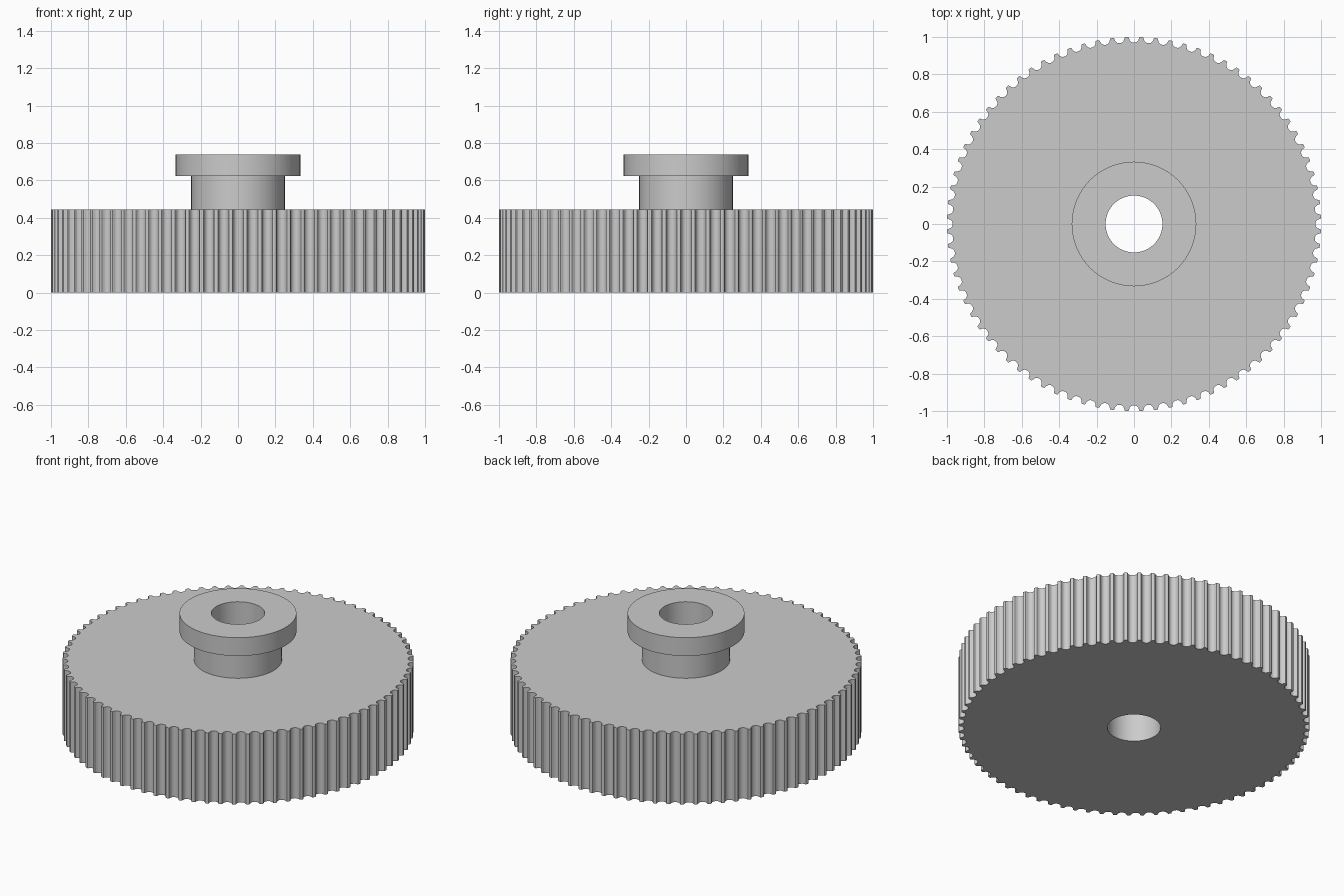
import bpy
import bmesh
from math import cos, sin, pi, sqrt

cube = bpy.data.objects.get("Cube")
if cube:
    bpy.data.objects.remove(cube, do_unlink=True)

TEETH = 80
RADIUS = 1.0005
WHEEL_TOP = 0.444
HUB_R = 0.25
FLANGE_R = 0.333
BORE_R = 0.152
SIDES = 96

metal = bpy.data.materials.new("plain_grey")
grey = (0.6, 0.6, 0.6, 1.0)
metal.use_nodes = True
metal.diffuse_color = grey
metal.node_tree.nodes["Principled BSDF"].inputs["Base Color"].default_value = grey


def finish(bm, name):
    mesh = bpy.data.meshes.new(name)
    bm.to_mesh(mesh)
    bm.free()
    mesh.materials.append(metal)
    obj = bpy.data.objects.new(name, mesh)
    bpy.context.collection.objects.link(obj)
    bpy.ops.object.select_all(action="DESELECT")
    obj.select_set(True)
    bpy.context.view_layer.objects.active = obj
    bpy.ops.object.shade_smooth_by_angle()


def circle(radius):
    return [(radius * cos(2 * pi * i / SIDES), radius * sin(2 * pi * i / SIDES))
            for i in range(SIDES)]


def ring(bm, points, z):
    return [bm.verts.new((x, y, z)) for x, y in points]


def bridge(bm, low, high):
    n = len(low)
    for i in range(n):
        j = (i + 1) % n
        bm.faces.new((low[i], low[j], high[j], high[i]))


def cap(bm, outer, inner, up):
    """Fill the flat area between two loops, facing up or down."""
    edges = []
    for loop in (outer, inner):
        for i, v in enumerate(loop):
            w = loop[(i + 1) % len(loop)]
            edges.append(bm.edges.get((v, w)) or bm.edges.new((v, w)))
    made = bmesh.ops.triangle_fill(bm, edges=edges, use_beauty=True, normal=(0, 0, up))
    for f in made["geom"]:
        if isinstance(f, bmesh.types.BMFace):
            f.normal_update()
            if f.normal.z * up < 0:
                f.normal_flip()


# Toothed rim outline: one rounded belt groove (half width, depth) repeated
half_groove = [(0.0336, 0), (0.0291, 0.0015), (0.0269, 0.0052), (0.026, 0.0095),
               (0.0246, 0.0136), (0.0227, 0.0176), (0.0203, 0.0214),
               (0.0161, 0.0253), (0.0112, 0.0281), (0.0057, 0.0298)]
groove = ([(-x, d) for x, d in half_groove] + [(0, 0.0303)]
          + half_groove[::-1])
reach = sqrt(RADIUS ** 2 - half_groove[0][0] ** 2)
outline = []
for k in range(TEETH):
    a = 2 * pi * k / TEETH
    for t, d in groove:
        r = reach - d
        outline.append((r * cos(a) - t * sin(a), r * sin(a) + t * cos(a)))
    tip = a + pi / TEETH
    outline.append((RADIUS * cos(tip), RADIUS * sin(tip)))

# Wheel with toothed wall and flat faces
bm = bmesh.new()
low, high = ring(bm, outline, 0), ring(bm, outline, WHEEL_TOP)
bridge(bm, low, high)
cap(bm, low, ring(bm, circle(BORE_R), 0), -1)
cap(bm, high, ring(bm, circle(HUB_R), WHEEL_TOP), 1)
finish(bm, "toothed_wheel")

# Hub, flange and through bore as one turned profile
profile = [(HUB_R, WHEEL_TOP), (HUB_R, 0.623), (FLANGE_R, 0.623),
           (FLANGE_R, 0.738), (BORE_R, 0.738), (BORE_R, 0)]
bm = bmesh.new()
rings = [ring(bm, circle(r), z) for r, z in profile]
for a, b in zip(rings, rings[1:]):
    bridge(bm, a, b)
finish(bm, "flanged_hub")
